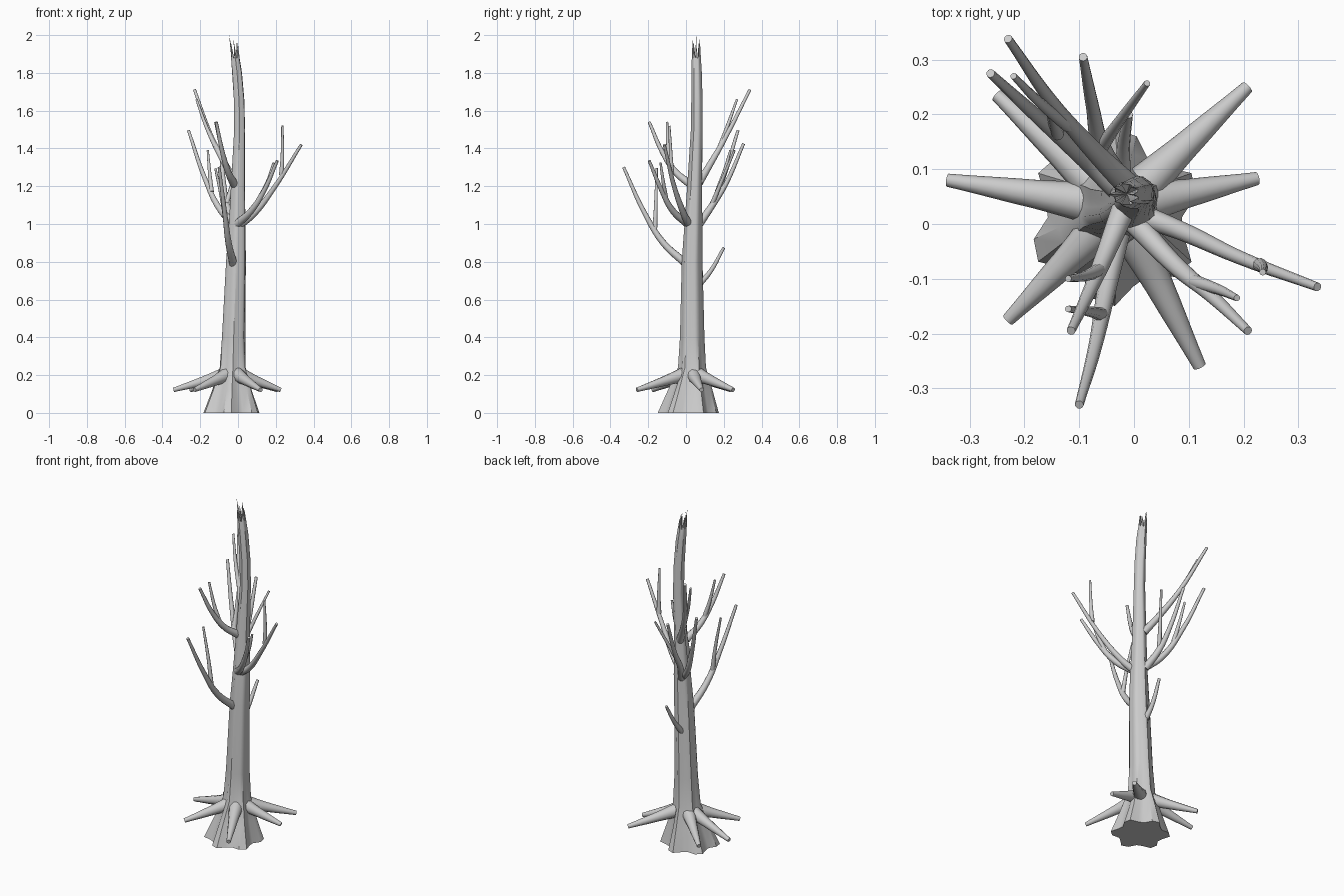
import bpy, bmesh, math, random
from mathutils import Vector

random.seed(4)
if "Cube" in bpy.data.objects:
    bpy.data.objects.remove(bpy.data.objects["Cube"])

bark = bpy.data.materials.new("grey_bark")
bark.use_nodes = True
bark.diffuse_color = (0.6, 0.6, 0.6, 1)
bark.node_tree.nodes["Principled BSDF"].inputs["Base Color"].default_value = (0.6, 0.6, 0.6, 1)


def activate(obj):
    bpy.ops.object.select_all(action="DESELECT")
    obj.select_set(True)
    bpy.context.view_layer.objects.active = obj


def limb(name, points, thick, thin):
    """Tapered tube through the points."""
    curve = bpy.data.curves.new(name, "CURVE")
    curve.dimensions = "3D"
    curve.bevel_depth = 1
    curve.bevel_resolution = 3
    curve.resolution_u = 5
    curve.use_fill_caps = True
    spline = curve.splines.new("BEZIER")
    spline.bezier_points.add(len(points) - 1)
    for i, (bp, p) in enumerate(zip(spline.bezier_points, points)):
        bp.co = p
        bp.handle_left_type = bp.handle_right_type = "AUTO"
        bp.radius = thick + (thin - thick) * i / (len(points) - 1)
    obj = bpy.data.objects.new(name, curve)
    bpy.context.collection.objects.link(obj)
    curve.materials.append(bark)
    activate(obj)
    bpy.ops.object.convert(target="MESH")
    bpy.ops.object.shade_smooth_by_angle(angle=math.radians(50))


# Trunk: lobed rings of (z, x, y, radius, lobe depth)
RINGS = [
    (0, -.035, .012, .142, .16), (.12, -.032, .022, .104, .13),
    (.24, -.027, .032, .069, .08), (.4, -.023, .031, .061, .07),
    (.8, -.01, .032, .052, .06), (1.0, -.004, .038, .045, .05),
    (1.2, 0, .046, .037, .05), (1.5, .009, .057, .029, .05),
    (1.65, .006, .058, .028, .06), (1.8, -.005, .056, .026, .08),
    (1.87, -.013, .055, .023, .08),
]
SIDES = 24
bm = bmesh.new()
rings = []
for z, x, y, r, lobe in RINGS:
    ring = []
    for k in range(SIDES):
        a = math.tau * k / SIDES
        rr = r * (1 + lobe * math.cos(6 * (a - math.radians(25))))
        if 0 < z < 1.8:
            rr *= random.uniform(.97, 1.03)
        ring.append(bm.verts.new((x + rr * math.cos(a), y + rr * math.sin(a), z)))
    rings.append(ring)

# Splintered top: rim points at uneven heights around a sunken heart
rim = []
for k in range(SIDES):
    a = math.tau * k / SIDES
    z = random.uniform(1.94, 1.985) if k % 3 == 0 else random.uniform(1.85, 1.9)
    if k == 12:
        z = 2.0
    shift = -.013 - .1 * (z - 1.87)
    rim.append(bm.verts.new((shift + .021 * math.cos(a), .054 + .019 * math.sin(a), max(z, 1.88))))
rings.append(rim)
heart = bm.verts.new((-.013, .055, 1.84))
for low, high in zip(rings, rings[1:]):
    for k in range(SIDES):
        n = (k + 1) % SIDES
        bm.faces.new((low[k], low[n], high[n], high[k]))
for k in range(SIDES):
    bm.faces.new((rim[k], rim[(k + 1) % SIDES], heart))
bm.faces.new(rings[0][::-1])
mesh = bpy.data.meshes.new("trunk")
bm.to_mesh(mesh)
bm.free()
mesh.materials.append(bark)
trunk = bpy.data.objects.new("trunk", mesh)
bpy.context.collection.objects.link(trunk)
activate(trunk)
bpy.ops.object.shade_smooth_by_angle(angle=math.radians(40))

# Roots: arms that leave the trunk above the flare and droop outwards
HEART = Vector((-.025, .03, .2))
ROOT_TIPS = [(-.34, .08), (-.23, -.175), (.12, -.26), (.225, .083), (.207, .25), (-.25, .235)]
for i, (x, y) in enumerate(ROOT_TIPS):
    tip = Vector((x, y, .122))
    start = HEART.lerp(tip, .12)
    start.z = .205
    mid = HEART.lerp(tip, .5)
    mid.z = .168
    limb(f"root_{i + 1}", [start, mid, tip], .04, .012)

# Main branches sweep outwards, then upwards
BRANCHES = {
    "right_long": [(0, .02, .99), (.08, -.01, 1.05), (.19, -.06, 1.19), (.335, -.115, 1.42)],
    "right_short": [(-.005, .01, 1.0), (.07, -.07, 1.07), (.14, -.13, 1.18), (.208, -.195, 1.335)],
    "front_low": [(-.025, 0, .79), (-.05, -.12, .9), (-.07, -.22, 1.06), (-.1, -.33, 1.3)],
    "front_high": [(-.02, .025, 1.21), (-.05, -.05, 1.27), (-.08, -.12, 1.37), (-.115, -.195, 1.54)],
    "back_side": [(-.025, .06, 1.01), (-.09, .12, 1.07), (-.175, .195, 1.24), (-.262, .275, 1.495)],
    "back_middle": [(-.02, .07, 1.0), (-.06, .14, 1.1), (-.075, .21, 1.21), (-.093, .305, 1.425)],
    "back_high": [(-.01, .07, 1.22), (-.07, .13, 1.32), (-.14, .21, 1.46), (-.23, .338, 1.71)],
    "back_low": [(-.02, .07, .68), (-.02, .13, .75), (-.01, .2, .875)],
}
for name, path in BRANCHES.items():
    limb(name + "_branch", path, .017 if name == "back_low" else .022, .008)

# Twigs that fork off the main branches
TWIGS = [
    [(.23, -.075, 1.26), (.235, -.08, 1.36), (.235, -.088, 1.52)],
    [(.11, -.105, 1.13), (.155, -.12, 1.22), (.188, -.135, 1.325)],
    [(-.06, -.165, .97), (-.08, -.16, 1.1), (-.12, -.155, 1.295)],
    [(-.065, -.085, 1.32), (-.09, -.095, 1.41), (-.12, -.1, 1.54)],
    [(-.14, .165, 1.17), (-.15, .2, 1.27), (-.16, .235, 1.39)],
    [(-.06, .14, 1.11), (-.025, .19, 1.23), (.024, .257, 1.39)],
    [(-.12, .18, 1.41), (-.17, .22, 1.52), (-.22, .27, 1.66)],
]
for i, path in enumerate(TWIGS):
    limb(f"twig_{i + 1}", path, .013, .006)
